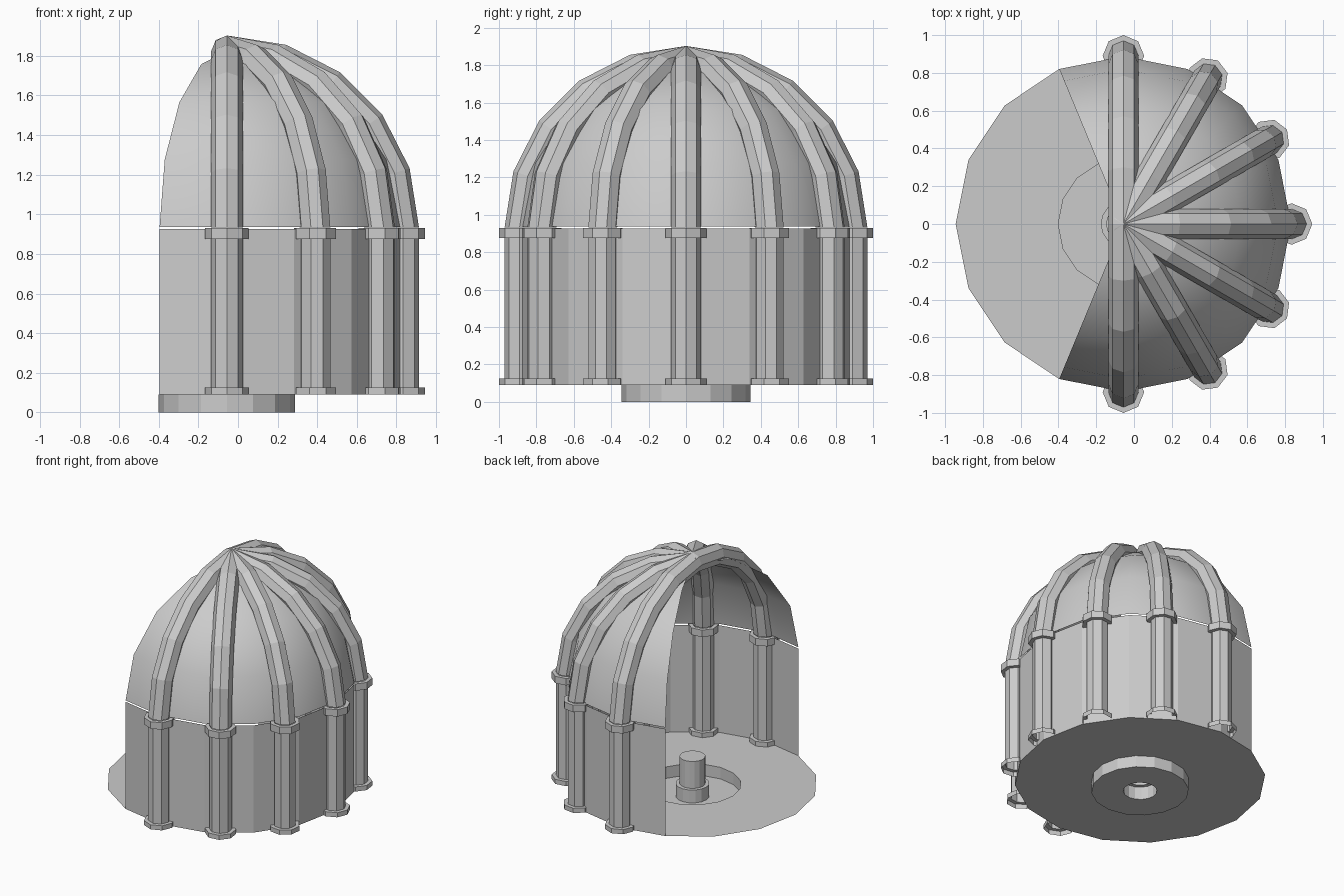
import bpy, bmesh
from math import sin, cos, radians, pi

if "Cube" in bpy.data.objects:
    bpy.data.objects.remove(bpy.data.objects["Cube"])

CX = -0.056      # axis of the rotunda
R = 0.888        # wall, dome and floor radius
SPRING = 0.933   # height where the arches start


def grid_object(name, rings, smooth=False):
    """Skin a list of equal-length point rows with quads."""
    bm = bmesh.new()
    rows = [[bm.verts.new(p) for p in row] for row in rings]
    for a, b in zip(rows, rows[1:]):
        for i in range(len(a) - 1):
            bm.faces.new((a[i], b[i], b[i + 1], a[i + 1]))
    bmesh.ops.remove_doubles(bm, verts=bm.verts, dist=1e-5)
    mesh = bpy.data.meshes.new(name)
    bm.to_mesh(mesh)
    bm.free()
    for p in mesh.polygons:
        p.use_smooth = smooth
    obj = bpy.data.objects.new(name, mesh)
    bpy.context.collection.objects.link(obj)
    return obj


def lathe(name, profile, steps, start=0.0, sweep=360.0, center=(CX, 0), smooth=False):
    """Turn a (radius, z) profile around a vertical axis."""
    rings = []
    for k in range(steps + 1):
        t = radians(start + sweep * k / steps)
        rings.append([(center[0] + r * cos(t), center[1] + r * sin(t), z) for r, z in profile])
    return grid_object(name, rings, smooth)


# floor with sunken pan and central pedestal
lathe("floor", [(R, 0.09), (0.345, 0.09), (0.345, 0), (0.12, 0), (0.12, 0.1),
                (0.092, 0.1), (0.092, 0.31), (0, 0.31)], 16)

# curved wall, open towards -x
lathe("wall", [(R, 0.09), (R, 0.926)], 10, -112.5, 225)

# dome shell over the wall
dome = [(R * cos(i * pi / 8), 0.937 + R * sin(i * pi / 8)) for i in range(5)]
lathe("dome", dome, 10, -112.5, 225, smooth=True)

# columns with base and capital, each carrying an arched rib to the apex
column = [(0.11, 0.09), (0.11, 0.126), (0.08, 0.126), (0.08, 0.876),
          (0.11, 0.876), (0.11, 0.93), (0.08, 0.93)]
for n in range(7):
    deg = -90 + 30 * n
    a = radians(deg)
    lathe(f"column_{n + 1}", column, 8, deg,
          center=(CX + 0.89 * cos(a), 0.89 * sin(a)))
    rings = []
    for k in range(6):
        e = radians(18 * k)
        row = []
        for j in range(9):
            t = j * pi / 4
            rad, side = 0.89 + 0.08 * cos(t), 0.08 * sin(t)
            x, z = rad * cos(e), rad * sin(e)
            row.append((CX + x * cos(a) - side * sin(a),
                        x * sin(a) + side * cos(a), SPRING + z))
        rings.append(row[::-1])
    grid_object(f"rib_{n + 1}", rings)
